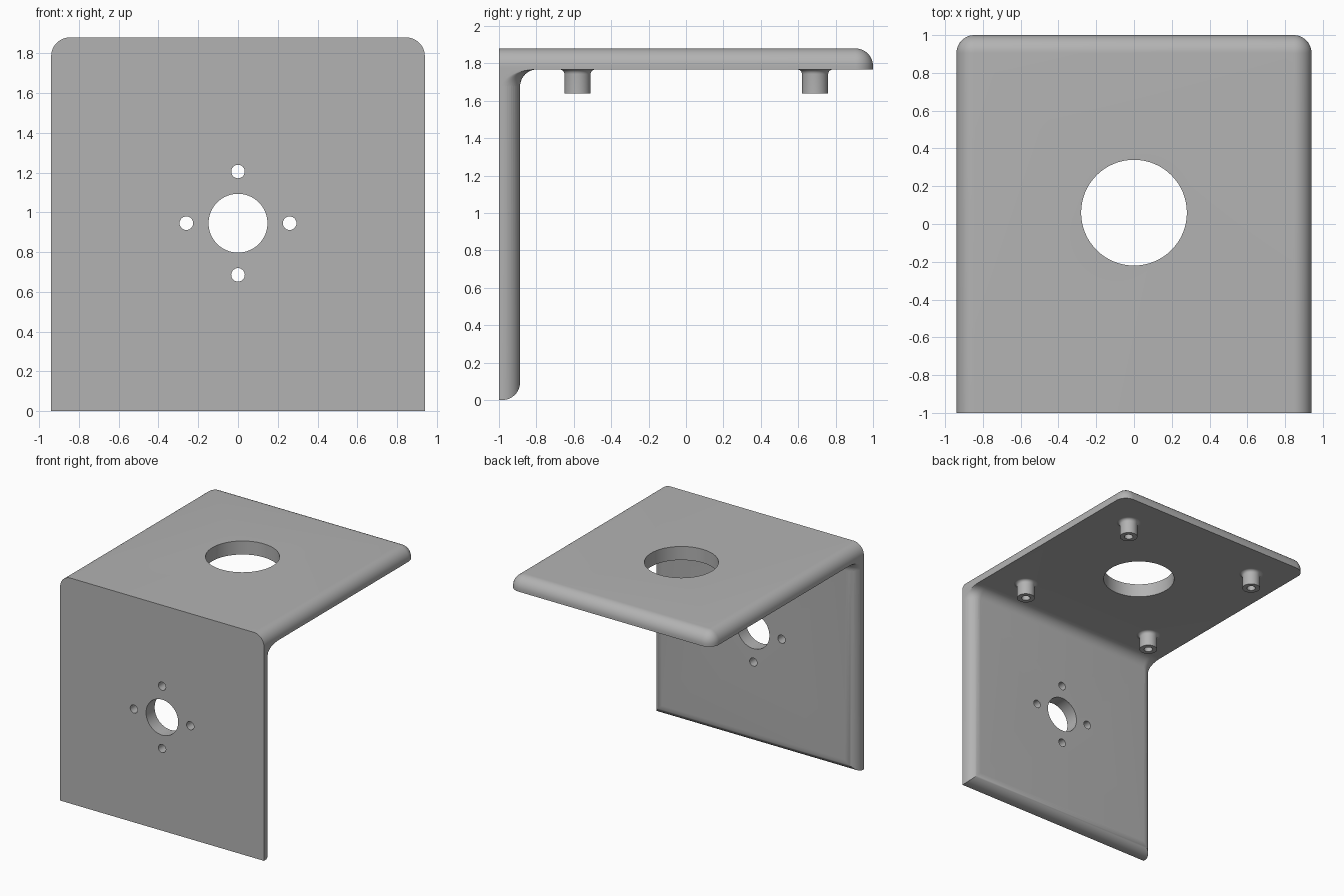
import bpy, bmesh, math
from mathutils import Matrix

if "Cube" in bpy.data.objects:
    bpy.data.objects.remove(bpy.data.objects["Cube"], do_unlink=True)

W, H, D = 0.94, 1.88, 1.0        # half width, height, half depth
T, R, F = 0.113, 0.095, 0.09     # plate thickness, edge round, inner fillet
UNDER, INNER = H - T, -D + T     # underside of top plate, inner face of front plate
SEGS = 12

grey = bpy.data.materials.new("light grey")
grey.use_nodes = True
grey.diffuse_color = (0.45, 0.45, 0.45, 1)
grey.node_tree.nodes["Principled BSDF"].inputs["Base Color"].default_value = (0.45, 0.45, 0.45, 1)


def add_object(name, bm):
    bmesh.ops.recalc_face_normals(bm, faces=bm.faces[:])
    mesh = bpy.data.meshes.new(name)
    bm.to_mesh(mesh)
    bm.free()
    mesh.materials.append(grey)
    obj = bpy.data.objects.new(name, mesh)
    bpy.context.collection.objects.link(obj)
    return obj


def rounded_box(name, lo, hi, rule):
    """Box whose edges chosen by rule(midpoint) are rounded."""
    bm = bmesh.new()
    bmesh.ops.create_cube(bm, size=1)
    for v in bm.verts:
        v.co = [lo[i] if v.co[i] < 0 else hi[i] for i in range(3)]
    edges = [e for e in bm.edges if rule((e.verts[0].co + e.verts[1].co) / 2)]
    bmesh.ops.bevel(bm, geom=edges, offset=R, offset_type='OFFSET', segments=SEGS,
                    profile=0.5, affect='EDGES', clamp_overlap=False)
    return add_object(name, bm)


def boolean(target, tool, operation):
    mod = target.modifiers.new(tool.name, 'BOOLEAN')
    mod.operation, mod.object, mod.solver = operation, tool, 'EXACT'
    bpy.context.view_layer.objects.active = target
    bpy.ops.object.modifier_apply(modifier=mod.name)
    bpy.data.objects.remove(tool, do_unlink=True)


def smooth(obj):
    bpy.ops.object.select_all(action='DESELECT')
    obj.select_set(True)
    bpy.context.view_layer.objects.active = obj
    bpy.ops.object.shade_smooth_by_angle(angle=math.radians(30))


# Top plate: rounded sides, back edge and back corners
def top_rule(m):
    side, back, top = abs(m.x) > W - 0.01, m.y > D - 0.01, m.z > H - 0.01
    return (side and top) or (back and top) or (side and back)


bracket = rounded_box("bracket", (-W, -D, UNDER), (W, D, H), top_rule)

# Front plate: rounded inner side and bottom edges
front = rounded_box("front_plate", (-W, -D, 0), (W, INNER, UNDER + 0.01),
                    lambda m: m.y > INNER - 0.01 and (abs(m.x) > W - 0.01 or m.z < 0.01))


# Inner fillet: sections along the width, following the rounded side edges
def inner_fillet():
    angles = [math.pi / 2 * i / SEGS for i in range(SEGS + 1)]
    right = [(W - R + R * math.sin(a), R * (1 - math.cos(a))) for a in angles]
    stations = [(-x, s) for x, s in reversed(right)] + right
    bm = bmesh.new()
    rings = []
    for x, setback in stations:
        start, end = INNER - setback, INNER + F
        pts = [(end - (end - start) * math.cos(a), UNDER - F + F * math.sin(a)) for a in angles]
        pts += [(end, UNDER + 0.008), (-D + 0.004, UNDER + 0.008), (-D + 0.004, UNDER - F)]
        rings.append([bm.verts.new((x, y, z)) for y, z in pts])
    n = len(rings[0])
    for a, b in zip(rings, rings[1:]):
        for i in range(n):
            bm.faces.new((a[i], a[(i + 1) % n], b[(i + 1) % n], b[i]))
    bm.faces.new(rings[0])
    bm.faces.new(rings[-1])
    return add_object("inner_fillet", bm)


boolean(bracket, front, 'UNION')
boolean(bracket, inner_fillet(), 'UNION')


# Round holes
def drill(radius, centre, axis):
    bm = bmesh.new()
    turn = Matrix.Rotation(math.pi / 2, 4, 'X') if axis == 'Y' else Matrix()
    bmesh.ops.create_cone(bm, cap_ends=True, segments=64, radius1=radius, radius2=radius,
                          depth=0.4, matrix=Matrix.Translation(centre) @ turn)
    tool = add_object("hole_cutter", bm)
    tool.hide_render = True
    boolean(bracket, tool, 'DIFFERENCE')


HOLE_Z, TOP_Y = 0.945, 0.06
drill(0.28, (0, TOP_Y, H), 'Z')
drill(0.148, (0, -D, HOLE_Z), 'Y')
for dx, dz in ((1, 0), (-1, 0), (0, 1), (0, -1)):
    drill(0.034, (0.26 * dx, -D, HOLE_Z + 0.26 * dz), 'Y')
smooth(bracket)


# Hollow mounting posts with flared bases under the top plate
def post(name, x, y):
    r, bore, flare, tip = 0.07, 0.034, 0.025, UNDER - 0.127
    profile = [(0, UNDER - 0.01), (bore, UNDER - 0.01), (bore, tip), (r, tip)]
    for i in range(7):
        a = math.pi / 2 * i / 6
        profile.append((r + flare * (1 - math.cos(a)), UNDER - flare + flare * math.sin(a)))
    profile += [(r + flare, UNDER + 0.01), (0, UNDER + 0.01)]
    bm = bmesh.new()
    verts = [bm.verts.new((px, 0, pz)) for px, pz in profile]
    edges = [bm.edges.new(pair) for pair in zip(verts, verts[1:])]
    bmesh.ops.spin(bm, geom=verts + edges, cent=(0, 0, 0), axis=(0, 0, 1),
                   angle=2 * math.pi, steps=40)
    bmesh.ops.remove_doubles(bm, verts=bm.verts[:], dist=0.0001)
    obj = add_object(name, bm)
    obj.location = (x, y, 0)
    smooth(obj)


for side, sx in (("left", 1), ("right", -1)):
    for end, sy in (("back", 1), ("front", -1)):
        post(f"{end}_{side}_post", 0.635 * sx, TOP_Y - 0.005 + 0.635 * sy)
